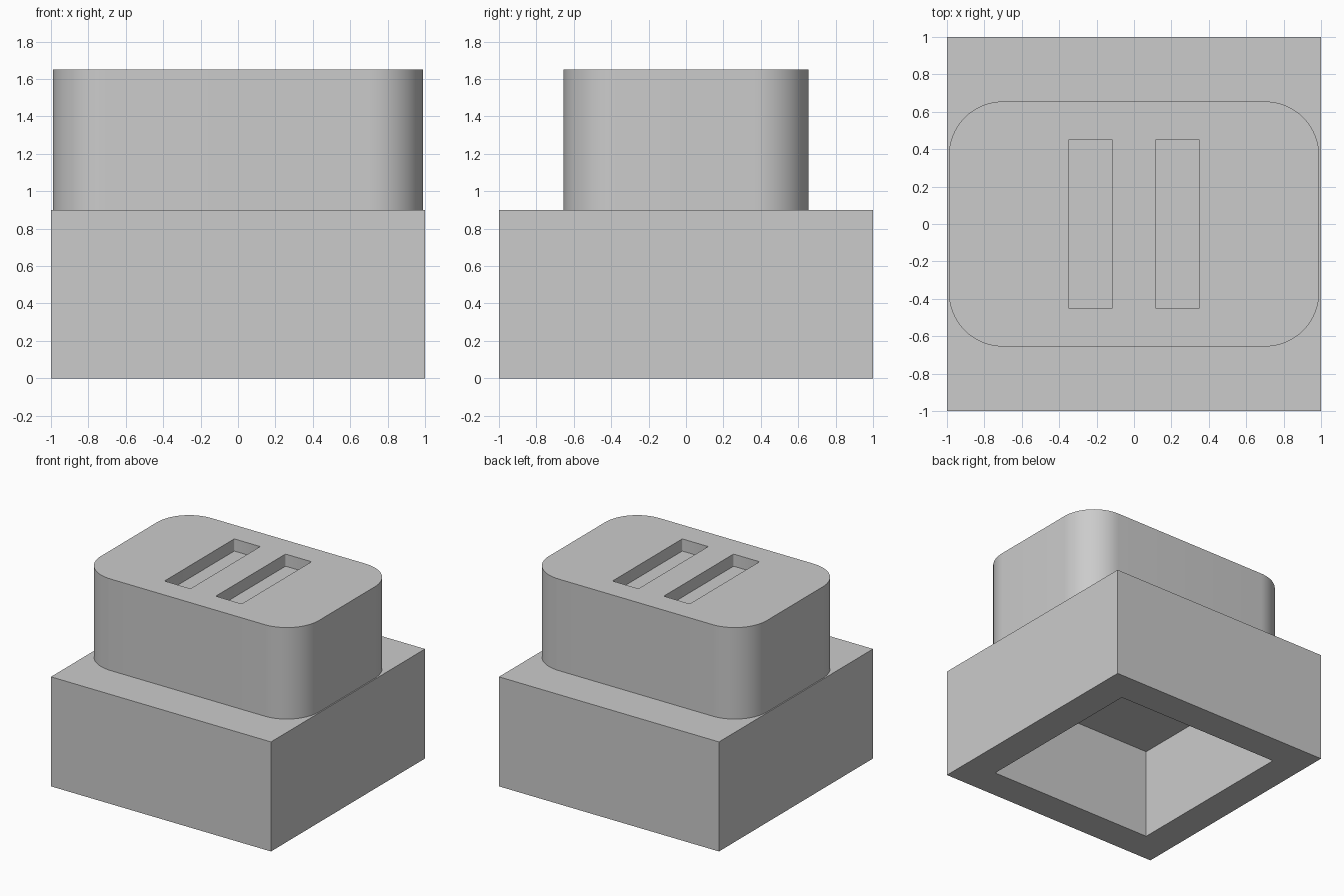
import bpy, bmesh, math

if "Cube" in bpy.data.objects:
    bpy.data.objects.remove(bpy.data.objects["Cube"], do_unlink=True)

BASE_TOP, BODY_TOP = 0.9, 1.652

grey = bpy.data.materials.new("plain_grey")
grey.use_nodes = True
colour = (0.6, 0.6, 0.6, 1)
grey.diffuse_color = colour
grey.node_tree.nodes["Principled BSDF"].inputs["Base Color"].default_value = colour


def add_object(name, bm):
    bmesh.ops.recalc_face_normals(bm, faces=bm.faces)
    mesh = bpy.data.meshes.new(name)
    bm.to_mesh(mesh)
    bm.free()
    mesh.materials.append(grey)
    obj = bpy.data.objects.new(name, mesh)
    bpy.context.collection.objects.link(obj)
    return obj


def rounded_block(name, half_x, half_y, z0, z1, radius, steps, x=0):
    """Upright prism with a rounded rectangular outline."""
    bm = bmesh.new()
    outline = []
    for corner, (sx, sy) in enumerate([(1, 1), (-1, 1), (-1, -1), (1, -1)]):
        for i in range(steps + 1):
            a = (corner + i / steps) * math.pi / 2
            outline.append(bm.verts.new((
                x + sx * (half_x - radius) + radius * math.cos(a),
                sy * (half_y - radius) + radius * math.sin(a), z0)))
    floor = bm.faces.new(outline)
    top = bmesh.ops.extrude_face_region(bm, geom=[floor], use_keep_orig=True)
    verts = [g for g in top["geom"] if isinstance(g, bmesh.types.BMVert)]
    bmesh.ops.translate(bm, verts=verts, vec=(0, 0, z1 - z0))
    return add_object(name, bm)


# Square base, with its underside inset and pushed up into a deep recess
bm = bmesh.new()
bmesh.ops.create_cube(bm, size=2)
for v in bm.verts:
    v.co.z = BASE_TOP if v.co.z > 0 else 0
under = min(bm.faces, key=lambda f: f.calc_center_median().z)
bmesh.ops.inset_region(bm, faces=[under], thickness=0.365)
walls = bmesh.ops.extrude_discrete_faces(bm, faces=[under])
bmesh.ops.translate(bm, verts=walls["faces"][0].verts, vec=(0, 0, 0.735))
add_object("hollow_base", bm)

# Rounded upper body
body = rounded_block("upper_body", 0.99, 0.655, BASE_TOP, BODY_TOP, 0.29, 16)

# Two shallow slots in the top
bpy.context.view_layer.objects.active = body
for side in (-1, 1):
    cutter = rounded_block("slot_cutter", 0.118, 0.453, BODY_TOP - 0.1,
                           BODY_TOP + 0.1, 0.008, 3, x=side * 0.233)
    cutter.hide_render = True
    cut = body.modifiers.new("slot", 'BOOLEAN')
    cut.operation = 'DIFFERENCE'
    cut.solver = 'EXACT'
    cut.object = cutter
    bpy.ops.object.modifier_apply(modifier=cut.name)
    bpy.data.objects.remove(cutter, do_unlink=True)

# Smooth corners with crisp rims
bpy.ops.object.select_all(action='DESELECT')
body.select_set(True)
bpy.ops.object.shade_smooth_by_angle(angle=math.radians(35))
